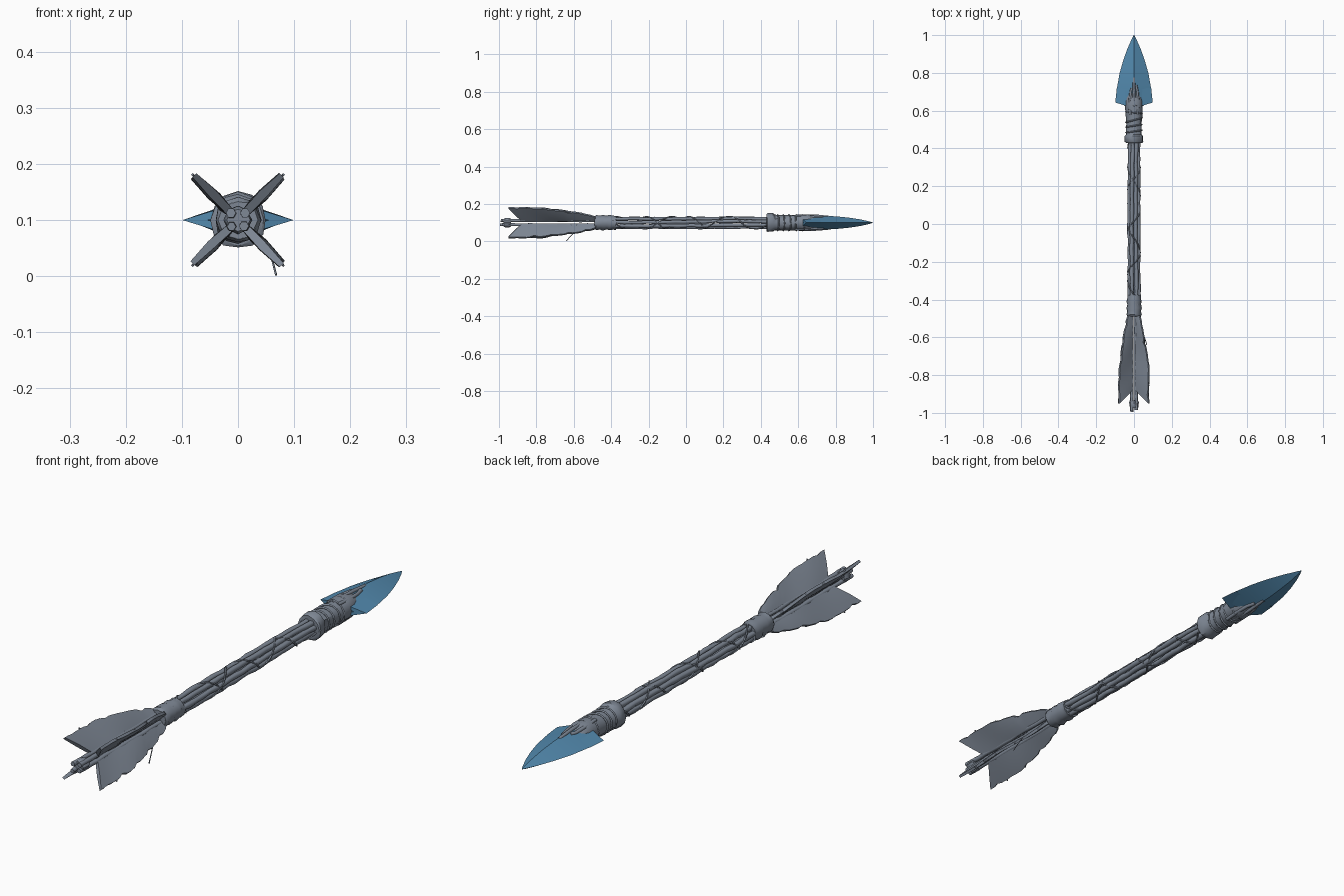
import bpy, bmesh, math, random
from mathutils import Vector

if "Cube" in bpy.data.objects:
    bpy.data.objects.remove(bpy.data.objects["Cube"])

random.seed(4)
AXIS = 0.10  # height of the arrow's long axis


def material(name, rgb):
    m = bpy.data.materials.new(name)
    m.diffuse_color = (*rgb, 1)
    m.use_nodes = True
    m.node_tree.nodes["Principled BSDF"].inputs["Base Color"].default_value = m.diffuse_color
    return m


GREY = material("slate grey", (0.21, 0.245, 0.30))
BLUE = material("steel blue", (0.085, 0.25, 0.42))


def finish(name, bm, mat, angle=40):
    bmesh.ops.recalc_face_normals(bm, faces=bm.faces)
    me = bpy.data.meshes.new(name)
    bm.to_mesh(me)
    bm.free()
    ob = bpy.data.objects.new(name, me)
    bpy.context.collection.objects.link(ob)
    me.materials.append(mat)
    bpy.context.view_layer.objects.active = ob
    ob.select_set(True)
    bpy.ops.object.shade_smooth_by_angle(angle=math.radians(angle))
    ob.select_set(False)
    return ob


def loft(bm, rings):
    """Skin a list of point rings and cap both ends."""
    rows = [[bm.verts.new(p) for p in r] for r in rings]
    n = len(rows[0])
    for a, b in zip(rows, rows[1:]):
        for i in range(n):
            j = (i + 1) % n
            bm.faces.new((a[i], a[j], b[j], b[i]))
    bm.faces.new(rows[0])
    bm.faces.new(rows[-1])


def sleeve(name, sections, sides=12, rough=0.002):
    """Slightly rough turned part along y from (y, radius) sections."""
    rings = []
    for y, r in sections:
        ring = []
        for i in range(sides):
            a = 2 * math.pi * i / sides
            q = r + random.uniform(-rough, rough)
            ring.append((q * math.cos(a), y, AXIS + q * math.sin(a)))
        rings.append(ring)
    bm = bmesh.new()
    loft(bm, rings)
    return finish(name, bm, GREY)


def tube(name, points, radius, sides=6, mat=GREY):
    """Curve tube through points."""
    cu = bpy.data.curves.new(name, 'CURVE')
    cu.dimensions = '3D'
    cu.bevel_depth = radius
    cu.bevel_resolution = max(0, sides // 2 - 2)
    cu.use_fill_caps = True
    sp = cu.splines.new('POLY')
    sp.points.add(len(points) - 1)
    for p, co in zip(sp.points, points):
        p.co = (*co, 1)
        p.radius = random.uniform(0.88, 1.1)
    ob = bpy.data.objects.new(name, cu)
    bpy.context.collection.objects.link(ob)
    cu.materials.append(mat)
    return ob


def polar(r, a, y):
    return (r * math.cos(a), y, AXIS + r * math.sin(a))


# Shaft: a hollow bundle of wavering twigs
for k in range(7):
    a0 = 2 * math.pi * k / 7 + 0.2
    pts = []
    for i in range(25):
        y = -0.49 + 0.96 * i / 24
        pts.append(polar(0.024 + random.uniform(-.002, .002),
                         a0 + 0.12 * math.sin(6 * y + k) + random.uniform(-.06, .06), y))
    tube("shaft_twig", pts, 0.0105)

# Thin vines winding round the shaft
for k, turns in enumerate((3, -4)):
    pts = [polar(0.033, 2 * k + turns * 2 * math.pi * i / 60, -0.45 + 0.9 * i / 60)
           for i in range(61)]
    tube("shaft_vine", pts, 0.0035, 4)

# Tail: four thin twigs between the feathers, ending in a bound nock
for k in range(4):
    a = math.pi / 4 + k * math.pi / 2
    end = -0.985 - 0.005 * (k % 3)
    pts = [polar(0.0165 + random.uniform(-.0015, .0015), a, -0.45 + (end + 0.45) * i / 14)
           for i in range(15)]
    tube("tail_twig", pts, 0.009)
sleeve("nock_binding", [(-0.975, .021), (-0.965, .024), (-0.945, .024), (-0.935, .021)], 8)

# Rear binding where the feathers meet the shaft
sleeve("rear_binding", [(-0.49, .034), (-0.48, .040), (-0.46, .036), (-0.445, .041),
                        (-0.425, .036), (-0.41, .041), (-0.39, .036), (-0.375, .037)])

# Front socket and its cord rings
sleeve("front_socket", [(0.43, .044), (0.435, .050), (0.465, .049), (0.475, .043),
                        (0.53, .041), (0.58, .043), (0.62, .046), (0.65, .045),
                        (0.69, .037), (0.73, .030)], 12, .003)
for y in (0.49, 0.52, 0.55, 0.59, 0.625):
    tilt = random.uniform(-.012, .012)
    tube("socket_cord", [polar(0.043, 2 * math.pi * i / 16, y + tilt * math.cos(2 * math.pi * i / 16))
                         for i in range(17)], 0.004, 4)

# Root prongs gripping the top and bottom of the head
for s in (1, -1):
    for x, end in ((-0.02, 0.72), (0, 0.775), (0.02, 0.735)):
        pts = [(x, 0.58, AXIS + s * 0.036), (x * 1.1, 0.65, AXIS + s * (0.039 - abs(x) * .3)),
               (x * 0.9, 0.70, AXIS + s * (0.037 - abs(x) * .35)),
               (x * 0.5, end, AXIS + s * 0.030)]
        tube("head_prong", pts, 0.007)

# Arrow head: ridged blade with swept back corners
bm = bmesh.new()
rings = []
for y, w, h in ((0.63, .050, .030), (0.655, .085, .036), (0.72, .090, .037), (0.80, .076, .034),
                (0.87, .056, .027), (0.93, .034, .018), (0.975, .014, .008), (1.0, .001, .001)):
    back = 0.004 if y < 0.7 else 0
    rings.append([(w, y - back, AXIS), (0, y, AXIS + h), (-w, y - back, AXIS), (0, y, AXIS - h)])
loft(bm, rings)
finish("arrow_head", bm, BLUE, 20)
for s in (1, -1):  # swept corner barbs
    bm = bmesh.new()
    loft(bm, [[(s * .04, .625, AXIS + .018), (s * .04, .625, AXIS - .018), (s * .099, .643, AXIS)],
              [(s * .04, .72, AXIS + .020), (s * .04, .72, AXIS - .020), (s * .091, .72, AXIS)]])
    finish("head_barb", bm, BLUE, 20)


# Feathers: ragged vanes with a slanted trailing edge
def vane_height(t):
    """Outer radius along the vane, t = 0 front to 1 back."""
    return 0.045 + 0.065 * min(1, t / 0.6) ** 0.75 + 0.004 * max(0, t - 0.6)


for k in range(4):
    a = math.pi / 4 + k * math.pi / 2
    out = Vector((math.cos(a), 0, math.sin(a)))
    side = Vector((-math.sin(a), 0, math.cos(a)))
    n = 20
    bm = bmesh.new()
    rings = []
    for i in range(n + 1):
        t = i / n
        r = vane_height(t) - (0.010 * random.random() if i % 4 == 2 else 0)
        y0 = -0.47 - 0.41 * t
        y1 = -0.49 - 0.46 * t
        base = Vector((0, y0, AXIS)) + out * 0.018
        mid = Vector((0, (y0 + y1) / 2, AXIS)) + out * (0.018 + r) / 2
        tip = Vector((0, y1, AXIS)) + out * r
        wave = side * 0.003 * math.sin(9 * t + k)
        rings.append([base + side * .007, mid + side * .008 + wave, tip + side * .005 + wave,
                      tip - side * .005 + wave, mid - side * .008 + wave, base - side * .007])
    loft(bm, rings)
    finish("feather", bm, GREY, 30)

    # Dangling barbs along the ragged edge
    for t in (0.3, 0.5, 0.75):
        y = -0.49 - 0.46 * t
        p = Vector((0, y, AXIS)) + out * (vane_height(t) - 0.012)
        q = p + out * 0.016 + Vector((0, -0.02, 0))
        tube("feather_barb", [p, q], 0.003, 4)

# Loose thread hanging from a lower feather
tube("loose_thread", [(0.055, -0.60, 0.045), (0.062, -0.62, 0.025), (0.068, -0.64, 0.002)], 0.002, 4)
